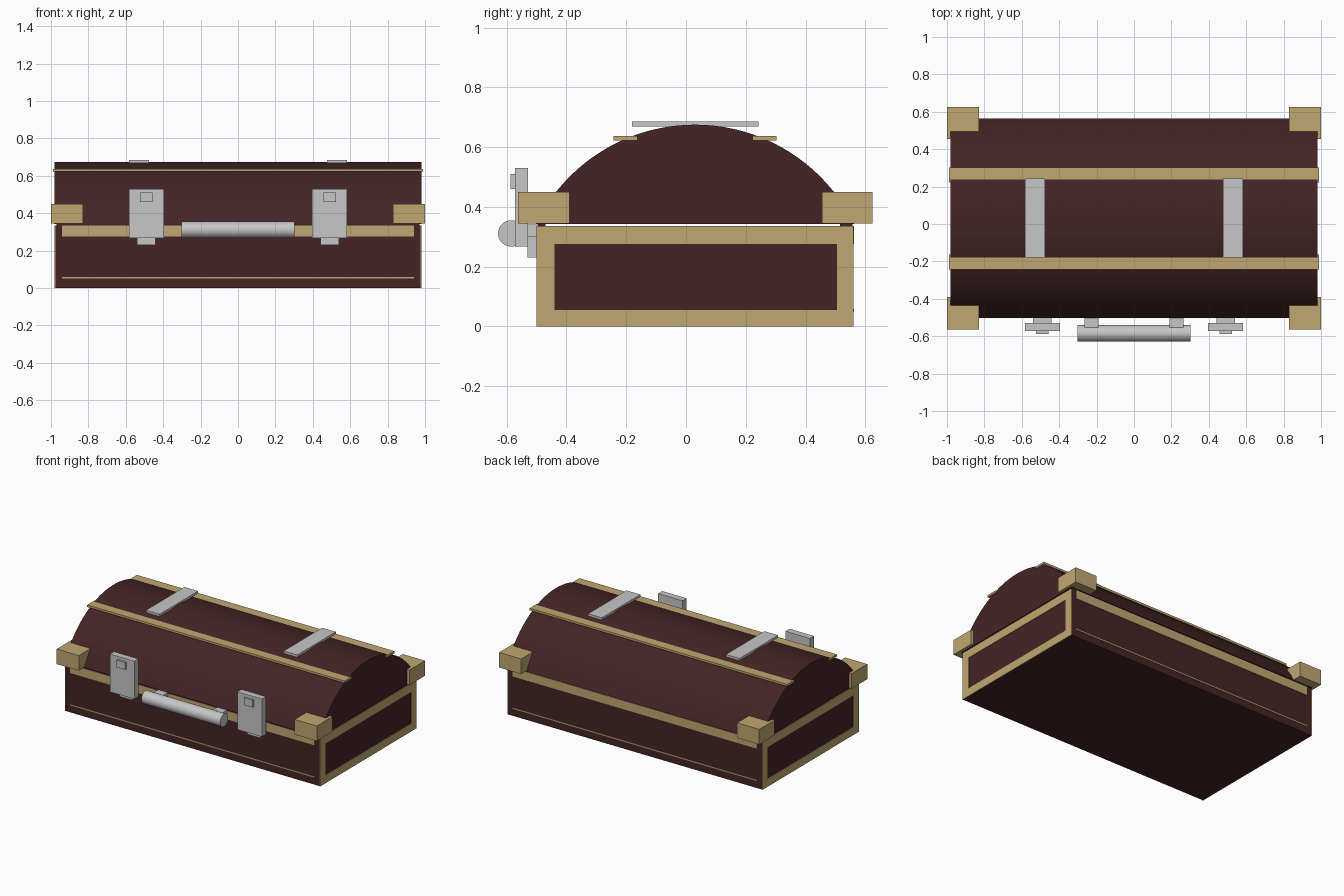
import bpy, bmesh, math

if "Cube" in bpy.data.objects:
    bpy.data.objects.remove(bpy.data.objects["Cube"])

def mat(name, col):
    m = bpy.data.materials.new(name)
    m.diffuse_color = (*col, 1)
    m.use_nodes = True
    m.node_tree.nodes["Principled BSDF"].inputs["Base Color"].default_value = m.diffuse_color
    return m

LEATHER = mat("dark_leather", (0.058, 0.0175, 0.0185))
TAN = mat("tan_trim", (0.53, 0.39, 0.165))
SILVER = mat("silver_metal", (0.57, 0.57, 0.57))

def finish(name, bm, m):
    bmesh.ops.recalc_face_normals(bm, faces=bm.faces)
    me = bpy.data.meshes.new(name)
    bm.to_mesh(me)
    bm.free()
    me.materials.append(m)
    ob = bpy.data.objects.new(name, me)
    bpy.context.collection.objects.link(ob)
    return ob

def box(name, x, y, z, m):
    bm = bmesh.new()
    bmesh.ops.create_cube(bm, size=1)
    for v in bm.verts:
        v.co = [r[0] + (c + 0.5) * (r[1] - r[0]) for c, r in zip(v.co, (x, y, z))]
    return finish(name, bm, m)

def prism(name, profile, x0, x1, m):
    """Extrude a (y, z) profile along x, smooth round the curve."""
    bm = bmesh.new()
    f = bm.faces.new([bm.verts.new((x0, y, z)) for y, z in profile])
    r = bmesh.ops.extrude_face_region(bm, geom=[f])
    for v in r["geom"]:
        if isinstance(v, bmesh.types.BMVert):
            v.co.x = x1
    ob = finish(name, bm, m)
    bpy.ops.object.select_all(action='DESELECT')
    ob.select_set(True)
    bpy.context.view_layer.objects.active = ob
    bpy.ops.object.shade_smooth_by_angle(angle=math.radians(30))
    return ob

# Lower case
box("case_base", (-0.977, 0.977), (-0.497, 0.559), (0, 0.335), LEATHER)

# Domed lid: circular arc closed by a flat underside
CY, CZ, R, ZB = 0.03, 0.082, 0.593, 0.342
a0 = math.asin((ZB - CZ) / R)
N = 40
arc = [a0 + (math.pi - 2 * a0) * i / N for i in range(N + 1)]
prism("lid", [(CY + R * math.cos(a), CZ + R * math.sin(a)) for a in arc], -0.98, 0.98, LEATHER)

# Hidden lip joining lid to case along front and back
box("lip_front", (-0.97, 0.97), (-0.495, -0.47), (0.33, 0.345), LEATHER)
box("hinge_back", (-0.97, 0.97), (0.515, 0.558), (0.33, 0.345), LEATHER)

for s, side in ((-1, "left"), (1, "right")):
    # Tan frame on each end of the case
    x = (0.975 * s, 0.981 * s)
    for n, y, z in (("top", (-0.5, 0.56), (0.275, 0.335)), ("bottom", (-0.5, 0.56), (0, 0.055)),
                    ("front", (-0.5, -0.44), (0.055, 0.275)), ("back", (0.505, 0.56), (0.055, 0.275))):
        box(f"end_trim_{n}_{side}", x, y, z, TAN)

    # Corner blocks
    box(f"corner_front_{side}", (0.83 * s, 1.0 * s), (-0.563, -0.39), (0.345, 0.45), TAN)
    box(f"corner_back_{side}", (0.83 * s, 1.0 * s), (0.455, 0.625), (0.345, 0.45), TAN)

    # Metal strap across the lid
    box(f"lid_strap_{side}", (0.477 * s, 0.582 * s), (-0.18, 0.243), (0.668, 0.685), SILVER)

    # Latch: plate, button and lower tab
    cx = 0.49 * s
    box(f"latch_plate_{side}", (cx - 0.094, cx + 0.094), (-0.573, -0.528), (0.267, 0.53), SILVER)
    box(f"latch_button_{side}", (cx - 0.033, cx + 0.033), (-0.587, -0.57), (0.46, 0.51), SILVER)
    box(f"latch_tab_{side}", (cx - 0.049, cx + 0.049), (-0.53, -0.495), (0.23, 0.30), SILVER)

    # Handle mount
    box(f"handle_mount_{side}", (0.19 * s, 0.265 * s), (-0.56, -0.495), (0.28, 0.34), SILVER)

# Long tan strips on front and back of the case
for n, y in (("front", (-0.5, -0.49)), ("back", (0.55, 0.562))):
    box(f"rim_strip_{n}", (-0.94, 0.94), y, (0.275, 0.335), TAN)
    box(f"lower_line_{n}", (-0.94, 0.94), y, (0.05, 0.058), TAN)

# Tan rails along the lid
box("lid_rail_front", (-0.99, 0.99), (-0.243, -0.163), (0.622, 0.637), TAN)
box("lid_rail_back", (-0.99, 0.99), (0.223, 0.303), (0.622, 0.637), TAN)

# Handle bar
prism("handle", [(-0.585 + 0.044 * math.cos(2 * math.pi * i / 32),
                  0.311 + 0.044 * math.sin(2 * math.pi * i / 32)) for i in range(32)],
      -0.303, 0.303, SILVER)
